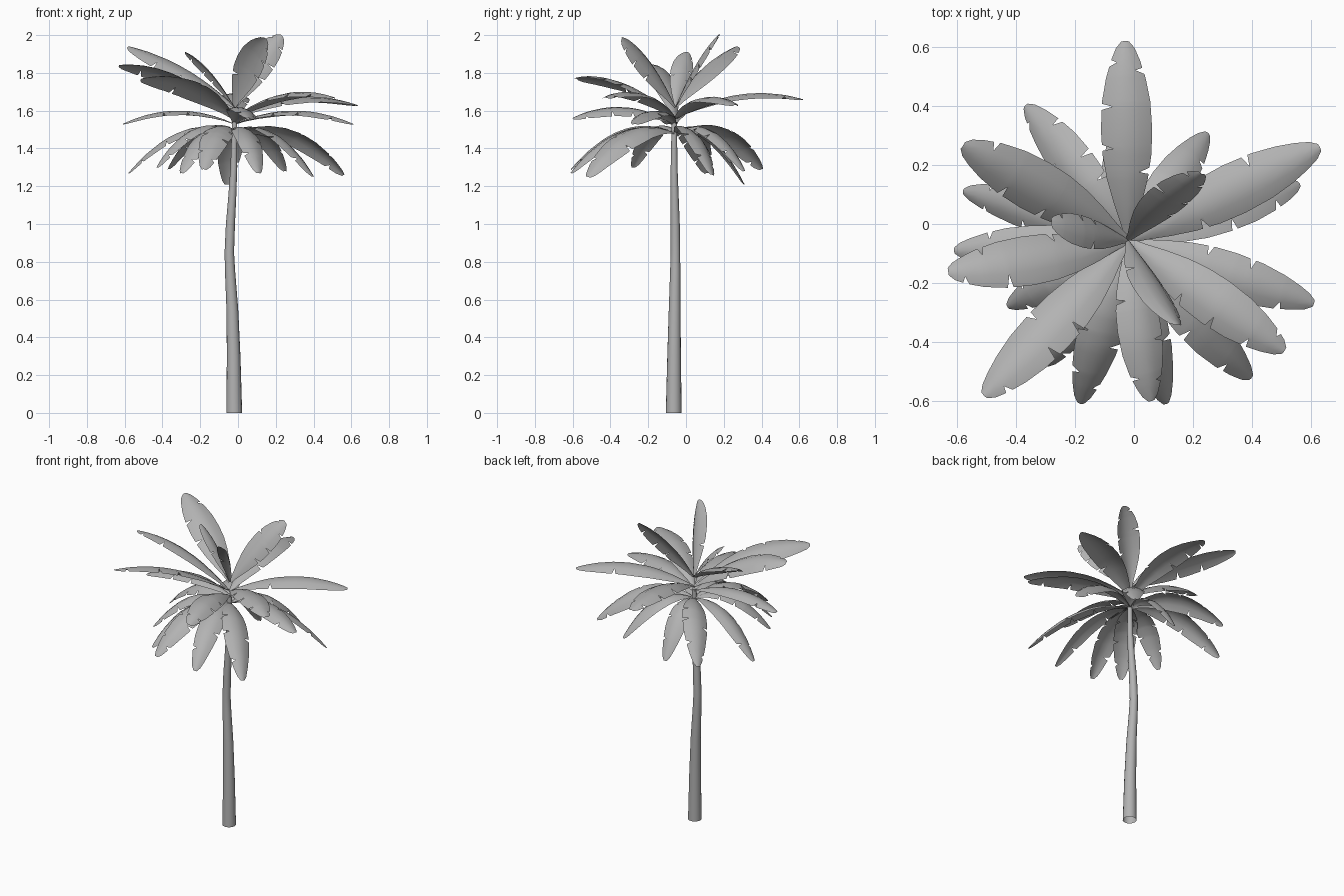
import bpy
import bmesh
import math
import random
from mathutils import Vector

random.seed(4)

default_cube = bpy.data.objects.get("Cube")
if default_cube:
    bpy.data.objects.remove(default_cube, do_unlink=True)

# Single plain material
grey = bpy.data.materials.new("plain_grey")
grey.use_nodes = True
grey.diffuse_color = (0.45, 0.45, 0.45, 1)
grey.node_tree.nodes["Principled BSDF"].inputs["Base Color"].default_value = grey.diffuse_color


def finish(bm, name):
    """Turn a bmesh into a smooth shaded object."""
    for face in bm.faces:
        face.smooth = True
    mesh = bpy.data.meshes.new(name)
    bm.to_mesh(mesh)
    bm.free()
    mesh.materials.append(grey)
    obj = bpy.data.objects.new(name, mesh)
    bpy.context.collection.objects.link(obj)
    return obj


def bridge(bm, rows, closed=False):
    """Fill quads between neighbouring rows of vertices."""
    for low, high in zip(rows, rows[1:]):
        count = len(low)
        for i in range(count if closed else count - 1):
            j = (i + 1) % count
            bm.faces.new((low[i], low[j], high[j], high[i]))


def interpolate(profile, t):
    """Read a value from a list of (position, value) points."""
    for (a, va), (b, vb) in zip(profile, profile[1:]):
        if t <= b:
            return va + (vb - va) * (t - a) / (b - a)
    return profile[-1][1]


# Trunk: a gently bent, tapering tube, open at the foot
def build_trunk(path, sides=16):
    bm = bmesh.new()
    rows = []
    for x, y, z, radius in path:
        ring = []
        for i in range(sides):
            angle = math.tau * i / sides
            ring.append(bm.verts.new((x + radius * math.cos(angle),
                                      y + radius * math.sin(angle), z)))
        rows.append(ring)
    bridge(bm, rows, closed=True)
    bm.faces.new(rows[-1])
    trunk = finish(bm, "trunk")
    trunk.data.polygons[-1].use_smooth = False


build_trunk([
    (-0.02, -0.065, 0, 0.042),
    (-0.023, -0.063, 0.3, 0.036),
    (-0.03, -0.06, 0.55, 0.031),
    (-0.042, -0.057, 0.75, 0.027),
    (-0.046, -0.056, 0.85, 0.025),
    (-0.04, -0.057, 1.0, 0.024),
    (-0.03, -0.06, 1.15, 0.021),
    (-0.022, -0.063, 1.3, 0.018),
    (-0.018, -0.062, 1.54, 0.014),
])

# Leaf outline: relative half width from base to tip
OUTLINE = [(0, 0.12), (0.08, 0.29), (0.18, 0.55), (0.3, 0.8), (0.42, 0.95),
           (0.55, 1), (0.7, 0.94), (0.82, 0.77), (0.91, 0.56),
           (0.97, 0.36), (1, 0.15)]
COLUMNS = (-1, -0.5, 0, 0.5, 1)


# Leaf: an arched, rolled blade with a drooping cross-section and torn notches
def build_leaf(name, tip, base_z, arch, half_width, roll):
    base = Vector((-0.019, -0.056, base_z))
    tip = Vector(tip)
    control = (base + tip) / 2 + Vector((0, 0, 2 * arch))
    level_side = Vector((base.y - tip.y, tip.x - base.x, 0)).normalized()
    cos_roll, sin_roll = math.cos(math.radians(roll)), math.sin(math.radians(roll))

    # Each notch is one pulled-in edge point between two close stations
    notches = {}
    for edge in (-1, 1):
        for centre in (0.4, 0.62, 0.86):
            if random.random() < 0.75:
                notches[centre + edge * 0.035 + random.uniform(-0.03, 0.03)] = edge
    stations = {t for t, _ in OUTLINE}
    for t in notches:
        stations = {s for s in stations if abs(s - t) > 0.024}
    for t in notches:
        stations.update((t - 0.016, t, t + 0.016))

    bm = bmesh.new()
    rows = []
    for t in sorted(stations):
        centre = base * (1 - t) ** 2 + control * (2 * t * (1 - t)) + tip * t * t
        tangent = ((control - base) * (1 - t) + (tip - control) * t).normalized()
        up = tangent.cross(level_side)
        side = level_side * cos_roll - up * sin_roll
        normal = up * cos_roll + level_side * sin_roll
        width = half_width * interpolate(OUTLINE, t)
        row = []
        for c in COLUMNS:
            reach = c * 0.56 if notches.get(t) == c else c
            droop = 0.34 * reach * reach
            row.append(bm.verts.new(centre + side * width * reach - normal * width * droop))
        rows.append(row)
    bridge(bm, rows)
    finish(bm, name)


# Crown tiers: base height, arch, then leaf tips with half width and roll
TIERS = {
    "drooping_leaf": (1.48, 0.115, [
        (-0.06, 0.31, 1.21, 0.07, 0),
        (0.25, 0.31, 1.28, 0.07, 0),
        (0.56, 0.14, 1.26, 0.078, 25),
        (0.4, -0.52, 1.25, 0.084, 20),
        (0.11, -0.61, 1.27, 0.072, 10),
        (-0.18, -0.61, 1.29, 0.078, 10),
        (-0.3, -0.48, 1.27, 0.07, 0),
        (-0.43, -0.28, 1.3, 0.068, 0),
        (-0.58, 0.11, 1.27, 0.072, 15),
        (-0.37, 0.4, 1.29, 0.08, 20),
    ]),
    "level_leaf": (1.53, 0.07, [
        (0.61, -0.27, 1.53, 0.078, 0),
        (0.06, -0.6, 1.56, 0.077, 15),
        (-0.61, -0.09, 1.53, 0.07, 0),
    ]),
    "spreading_leaf": (1.56, 0.075, [
        (-0.03, 0.62, 1.66, 0.087, 0),
        (0.63, 0.26, 1.63, 0.089, 0),
        (0.51, -0.43, 1.67, 0.085, 0),
        (-0.51, -0.58, 1.77, 0.092, -20),
        (-0.63, -0.16, 1.84, 0.09, -20),
    ]),
    "rising_leaf": (1.62, 0.04, [
        (-0.58, 0.265, 1.94, 0.092, 10),
        (0.23, 0.17, 2.0, 0.08, -40),
        (0.15, -0.34, 1.98, 0.08, 55),
        (-0.28, 0.01, 1.91, 0.058, -25),
    ]),
}

for tier, (base_z, arch, leaves) in TIERS.items():
    for index, (x, y, z, half_width, roll) in enumerate(leaves, 1):
        build_leaf(f"{tier}_{index}", (x, y, z), base_z, arch, half_width, roll)
